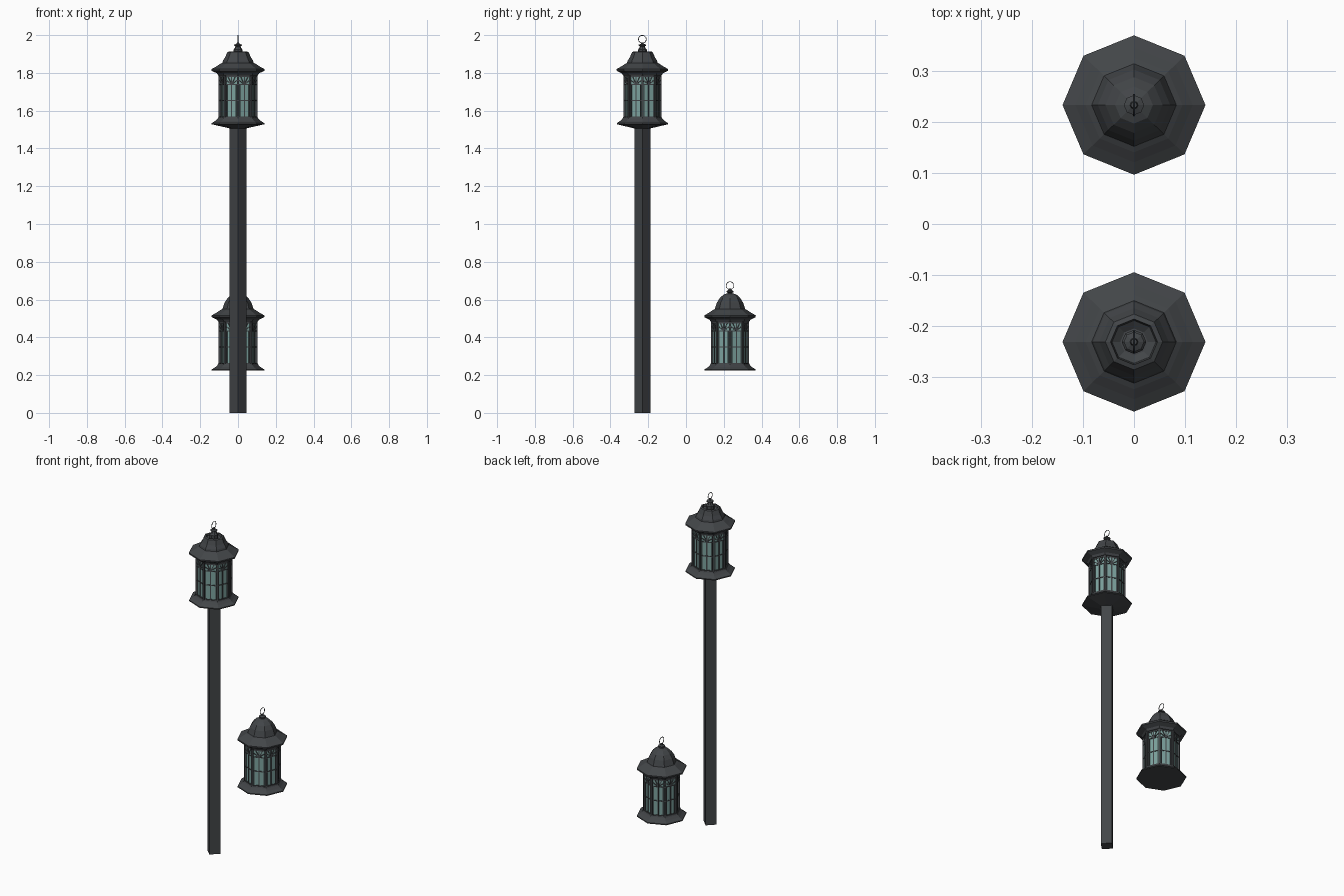
import bpy, bmesh, math
from mathutils import Matrix, Vector

if "Cube" in bpy.data.objects:
    bpy.data.objects.remove(bpy.data.objects["Cube"])


def material(name, col):
    m = bpy.data.materials.new(name)
    m.diffuse_color = (*col, 1)
    m.use_nodes = True
    m.node_tree.nodes["Principled BSDF"].inputs["Base Color"].default_value = m.diffuse_color
    return m


METAL = material("dark_metal", (0.055, 0.06, 0.065))
GLASS = material("teal_glass", (0.2, 0.36, 0.34))
YS = 0.975  # lanterns are very slightly flattened in y


def finish(bm, name, mat, loc):
    bmesh.ops.recalc_face_normals(bm, faces=bm.faces)
    me = bpy.data.meshes.new(name)
    bm.to_mesh(me)
    bm.free()
    me.materials.append(mat)
    ob = bpy.data.objects.new(name, me)
    ob.location = loc
    ob.scale = (1, YS, 1)
    bpy.context.collection.objects.link(ob)
    return ob


def lathe(name, profile, mat, loc, n=8):
    """Faceted solid of revolution with corners on the axes, ends capped."""
    bm = bmesh.new()
    rings = [[bm.verts.new((r * math.cos(2 * math.pi * k / n),
                            r * math.sin(2 * math.pi * k / n), z))
              for k in range(n)] for r, z in profile]
    for a, b in zip(rings, rings[1:]):
        for k in range(n):
            j = (k + 1) % n
            bm.faces.new((a[k], a[j], b[j], b[k]))
    bm.faces.new(rings[0])
    bm.faces.new(rings[-1])
    return finish(bm, name, mat, loc)


def bar(bm, frame, a, b, w, depth):
    """Box strip between two points (u, z) of a window plane."""
    a, b = Vector((0, *a)), Vector((0, *b))
    d = b - a
    m = (frame @ Matrix.Translation((a + b) / 2)
         @ Matrix.Rotation(math.atan2(d.z, d.y), 4, 'X')
         @ Matrix.Diagonal((depth, d.length, w, 1)))
    bmesh.ops.create_cube(bm, size=1, matrix=m)


def lantern(prefix, loc, base, roof):
    lathe(prefix + "_base", base, METAL, loc)
    lathe(prefix + "_glass", [(0.096, 0.03), (0.096, 0.27)], GLASS, loc)
    lathe(prefix + "_roof", roof, METAL, loc)

    # window bars: corner posts, mullions, cross bars and fan tops
    bm = bmesh.new()
    apothem = 0.097 * math.cos(math.pi / 8)
    for k in range(8):
        corner = Matrix.Rotation(k * math.pi / 4, 4, 'Z') @ Matrix.Translation((0.097, 0, 0))
        bar(bm, corner, (0, 0.03), (0, 0.27), 0.012, 0.012)
        f = (Matrix.Rotation((k + 0.5) * math.pi / 4, 4, 'Z')
             @ Matrix.Translation((apothem, 0, 0)))
        bar(bm, f, (0, 0.03), (0, 0.255), 0.006, 0.006)
        for z, w in ((0.036, 0.01), (0.125, 0.005), (0.21, 0.005), (0.254, 0.01)):
            bar(bm, f, (-0.036, z), (0.036, z), w, 0.005)
        for s in (-1, 1):
            bar(bm, f, (0, 0.212), (s * 0.02, 0.25), 0.005, 0.005)
            bar(bm, f, (0, 0.212), (s * 0.034, 0.234), 0.005, 0.005)
            bar(bm, f, (s * 0.026, 0.03), (s * 0.026, 0.21), 0.003, 0.004)
    finish(bm, prefix + "_window_bars", METAL, loc)

    # finial and hanging ring
    lathe(prefix + "_finial", [(0.024, 0.355), (0.024, 0.395), (0.018, 0.402), (0.013, 0.412),
                               (0.02, 0.416), (0.02, 0.421), (0.008, 0.426),
                               (0.006, 0.434)], METAL, loc)
    bpy.ops.mesh.primitive_torus_add(
        major_radius=0.0205, minor_radius=0.0018, major_segments=20, minor_segments=6,
        location=(loc[0], loc[1], loc[2] + 0.45), rotation=(0, math.pi / 2, 0))
    ring = bpy.context.object
    ring.name = prefix + "_ring"
    ring.data.materials.append(METAL)


FLARE = [(0.139, 0), (0.139, 0.006), (0.12, 0.018), (0.108, 0.03), (0.104, 0.038), (0.09, 0.038)]
EAVE = [(0.09, 0.255), (0.104, 0.258), (0.112, 0.27), (0.139, 0.283), (0.14, 0.292),
        (0.115, 0.306), (0.095, 0.319), (0.083, 0.325)]
DOME = [(0.079, 0.336), (0.071, 0.36), (0.056, 0.383), (0.037, 0.401), (0.018, 0.408)]
CROWN = [(0.08, 0.336), (0.068, 0.355), (0.056, 0.382), (0.046, 0.386), (0.043, 0.372),
         (0.027, 0.362)]

# post lantern with tapered underside and open crown
lantern("post_lantern", (0, -0.231, 1.528), [(0.043, -0.022)] + FLARE, EAVE + CROWN)
# hanging lantern with flat underside and closed dome
lantern("hanging_lantern", (0, 0.233, 0.224), FLARE, EAVE + DOME)
# square post, set corner to the front
lathe("post", [(0.044, 0), (0.044, 1.52)], METAL, (0, -0.231, 0), 4)
